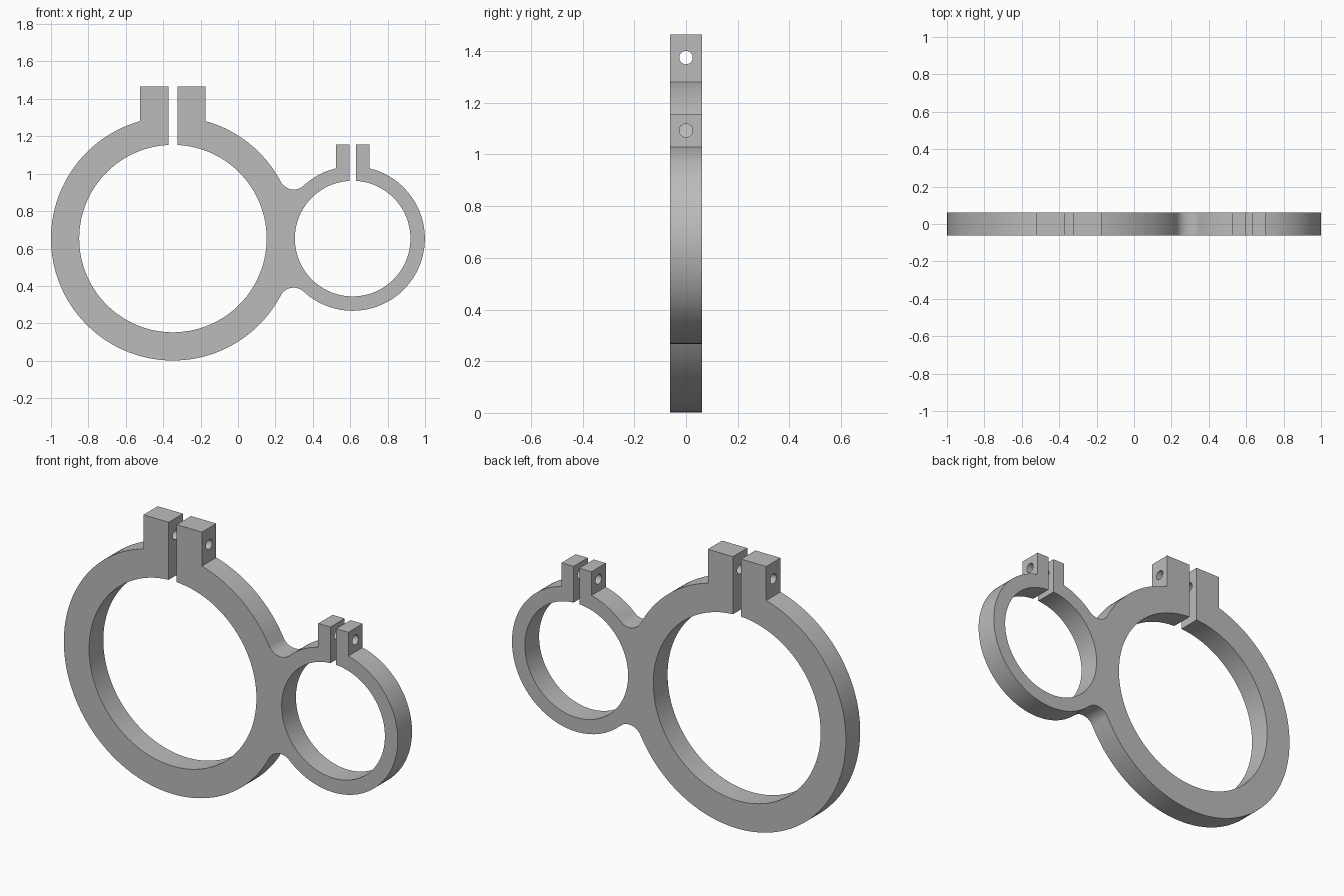
import bpy, bmesh
from math import pi, sin, cos, asin, atan2, sqrt, radians, ceil
from mathutils import Matrix

cube = bpy.data.objects.get("Cube")
if cube:
    bpy.data.objects.remove(cube, do_unlink=True)

metal = bpy.data.materials.new("plain grey")
metal.use_nodes = True
GREY = (0.5, 0.5, 0.5, 1)
metal.diffuse_color = GREY
metal.node_tree.nodes["Principled BSDF"].inputs["Base Color"].default_value = GREY

DEPTH = 0.122
CZ = 0.653                      # both ring centres share this height
big = dict(x=-0.348, outer=0.652, inner=0.501, ear=0.175, slot=0.024, top=1.465, bolt=1.375)
small = dict(x=0.613, outer=0.386, inner=0.309, ear=0.09, slot=0.017, top=1.157, bolt=1.093)
FILLET = 0.078
BOLT_R = 0.026


def arc(x, z, r, a0, a1):
    n = max(6, ceil(abs(a1 - a0) / radians(3)))
    return [(x + r * cos(a0 + (a1 - a0) * i / n), z + r * sin(a0 + (a1 - a0) * i / n))
            for i in range(n + 1)]


def clamp_opening(c):
    """Right ear, slot, bore and left ear as one continuous run."""
    g = asin(c["slot"] / c["inner"])
    right = [(c["x"] + c["ear"], c["top"]), (c["x"] + c["slot"], c["top"])]
    left = [(c["x"] - c["slot"], c["top"]), (c["x"] - c["ear"], c["top"])]
    return right + arc(c["x"], CZ, c["inner"], pi / 2 - g, -3 * pi / 2 + g) + left


# Fillet circles tangent to both rings
ra, rb = big["outer"] + FILLET, small["outer"] + FILLET
d = small["x"] - big["x"]
dx = (d * d + ra * ra - rb * rb) / (2 * d)
dz = sqrt(ra * ra - dx * dx)
fx = big["x"] + dx
t, s = atan2(dz, dx), atan2(dz, d - dx)
ea = asin(big["ear"] / big["outer"])
eb = asin(small["ear"] / small["outer"])

# Whole outline, anticlockwise from the big ring's left ear
outline = arc(big["x"], CZ, big["outer"], pi / 2 + ea, 2 * pi - t)
outline += arc(fx, CZ - dz, FILLET, pi - t, s)[1:-1]
outline += arc(small["x"], CZ, small["outer"], pi + s, 5 * pi / 2 - eb)
outline += clamp_opening(small)
outline += arc(small["x"], CZ, small["outer"], pi / 2 + eb, pi - s)
outline += arc(fx, CZ + dz, FILLET, -s, t - pi)[1:-1]
outline += arc(big["x"], CZ, big["outer"], t, pi / 2 - ea)
outline += clamp_opening(big)


def make_object(name, bm):
    bmesh.ops.recalc_face_normals(bm, faces=bm.faces)
    mesh = bpy.data.meshes.new(name)
    bm.to_mesh(mesh)
    bm.free()
    mesh.materials.append(metal)
    obj = bpy.data.objects.new(name, mesh)
    bpy.context.collection.objects.link(obj)
    return obj


# Double ring clamp body
bm = bmesh.new()
face = bm.faces.new([bm.verts.new((x, -DEPTH / 2, z)) for x, z in outline])
moved = bmesh.ops.extrude_face_region(bm, geom=[face], use_keep_orig=True)["geom"]
bmesh.ops.translate(bm, vec=(0, DEPTH, 0),
                    verts=[v for v in moved if isinstance(v, bmesh.types.BMVert)])
body = make_object("double_ring_clamp", bm)

# Bolt holes through each pair of ears
bm = bmesh.new()
for c in (big, small):
    bmesh.ops.create_cone(bm, cap_ends=True, segments=32, radius1=BOLT_R, radius2=BOLT_R,
                          depth=2 * c["ear"] + 0.1,
                          matrix=Matrix.Translation((c["x"], 0, c["bolt"]))
                          @ Matrix.Rotation(pi / 2, 4, "Y"))
cutter = make_object("bolt_hole_cutter", bm)
cutter.hide_render = True

bpy.ops.object.select_all(action="DESELECT")
body.select_set(True)
bpy.context.view_layer.objects.active = body
cut = body.modifiers.new("bolt_holes", "BOOLEAN")
cut.operation = "DIFFERENCE"
cut.solver = "EXACT"
cut.object = cutter
bpy.ops.object.modifier_apply(modifier=cut.name)
bpy.data.objects.remove(cutter, do_unlink=True)
bpy.ops.object.shade_smooth_by_angle(angle=radians(30))
